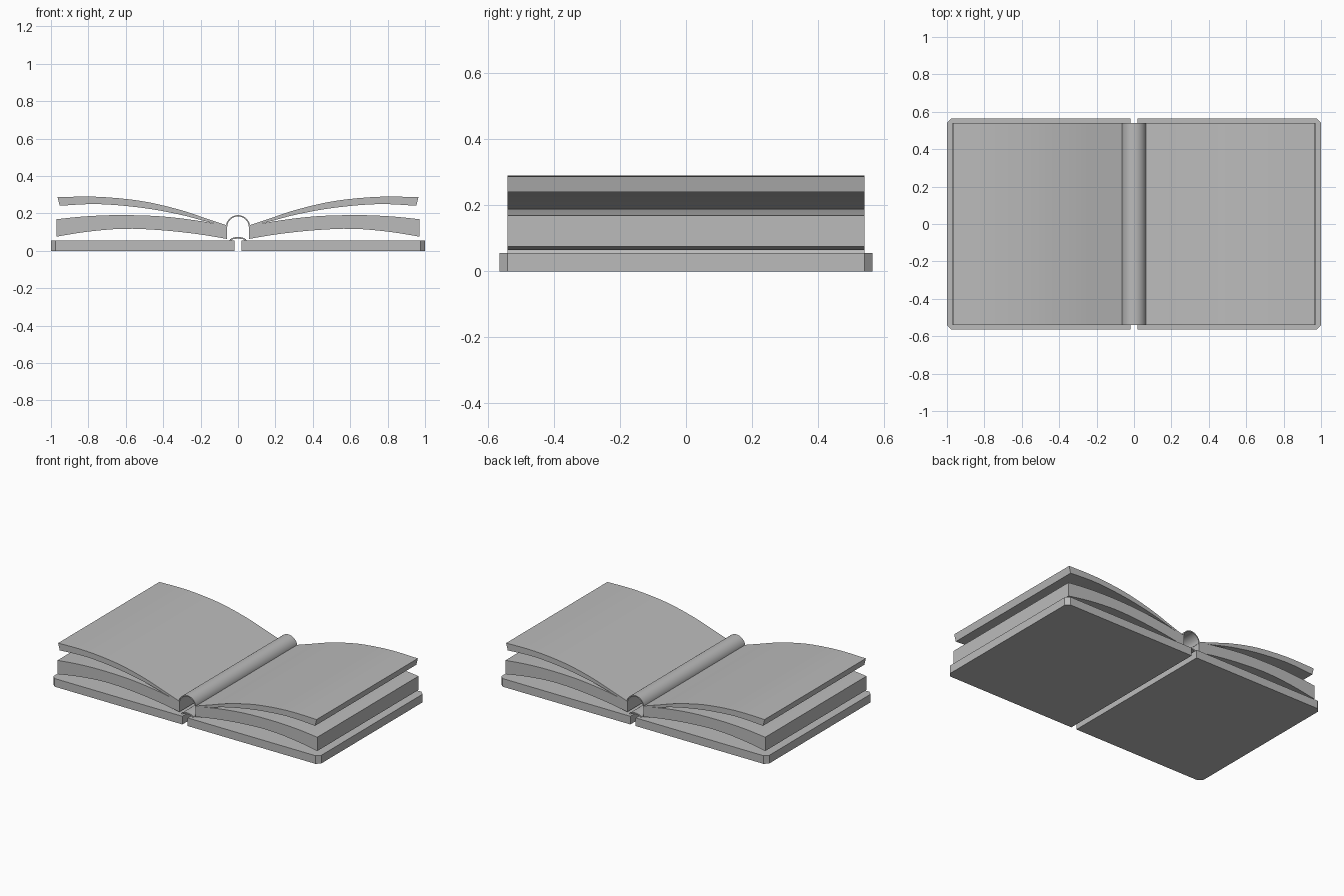
import bpy
import math

cube = bpy.data.objects.get("Cube")
if cube:
    bpy.data.objects.remove(cube, do_unlink=True)

GREY = (0.5, 0.5, 0.5, 1)
grey = bpy.data.materials.new("plain grey")
grey.use_nodes = True
grey.diffuse_color = GREY
grey.node_tree.nodes["Principled BSDF"].inputs["Base Color"].default_value = GREY

PAGE_DEPTH = 0.54   # half depth of pages and spine
COVER_DEPTH = 0.565


def prism(name, outline, offset, smooth=True):
    """Extrude a closed outline; offset is the extrusion vector."""
    n = len(outline)
    far = [tuple(a + b for a, b in zip(p, offset)) for p in outline]
    faces = [tuple(range(n)), tuple(reversed(range(n, 2 * n)))]
    faces += [(i, i + n, (i + 1) % n + n, (i + 1) % n) for i in range(n)]
    mesh = bpy.data.meshes.new(name)
    mesh.from_pydata(outline + far, [], faces)
    mesh.materials.append(grey)
    obj = bpy.data.objects.new(name, mesh)
    bpy.context.collection.objects.link(obj)
    # Consistent outward normals
    bpy.ops.object.select_all(action='DESELECT')
    obj.select_set(True)
    bpy.context.view_layer.objects.active = obj
    bpy.ops.object.mode_set(mode='EDIT')
    bpy.ops.mesh.select_all(action='SELECT')
    bpy.ops.mesh.normals_make_consistent(inside=False)
    bpy.ops.object.mode_set(mode='OBJECT')
    if smooth:
        bpy.ops.object.shade_smooth_by_angle(angle=math.radians(30))
    return obj


def curve(points, steps=4):
    """Smooth Catmull-Rom curve through a few points."""
    p = [points[0]] + points + [points[-1]]
    out = []
    for i in range(1, len(p) - 2):
        for k in range(steps):
            t = k / steps
            out.append(tuple(
                b + 0.5 * t * (c - a + t * (2*a - 5*b + 4*c - d + t * (3*(b - c) + d - a)))
                for a, b, c, d in zip(*p[i - 1:i + 3])))
    return out + [points[-1]]


def depth_prism(name, profile, side=1):
    outline = [(side * x, -PAGE_DEPTH, z) for x, z in profile]
    return prism(name, outline, (0, 2 * PAGE_DEPTH, 0))


def arch(name, half_width, base, rise, thickness, steps=16):
    angles = [math.pi * i / steps for i in range(steps + 1)]
    outer = [(half_width * math.cos(a), base + rise * math.sin(a)) for a in angles]
    inner = [((half_width - thickness) * math.cos(a),
              base + (rise - thickness) * math.sin(a)) for a in angles]
    depth_prism(name, outer + inner[::-1])


# Page profiles, inner edge to outer edge
block_top = curve([(0.06, 0.133), (0.22, 0.162), (0.42, 0.185), (0.64, 0.191), (0.82, 0.184), (0.97, 0.169)])
block_bottom = curve([(0.06, 0.064), (0.22, 0.09), (0.42, 0.111), (0.61, 0.118), (0.8, 0.103), (0.97, 0.076)])
leaf_top = curve([(0.065, 0.138), (0.17, 0.173), (0.32, 0.222), (0.52, 0.267), (0.75, 0.289), (0.965, 0.287)])
leaf_bottom = curve([(0.06, 0.13), (0.17, 0.157), (0.32, 0.196), (0.52, 0.231), (0.75, 0.25), (0.953, 0.241)])

for label, side in (("left", 1), ("right", -1)):
    # Cover board with clipped outer corners
    c, d = 0.025, COVER_DEPTH
    board = [(0.02, -d), (1 - c, -d), (1, c - d), (1, d - c), (1 - c, d), (0.02, d)]
    prism(label + "_cover", [(side * x, y, 0) for x, y in board], (0, 0, 0.055), False)
    # Page block and raised leaves
    depth_prism(label + "_page_block", block_top + block_bottom[::-1], side)
    depth_prism(label + "_raised_leaves", leaf_top + leaf_bottom[::-1], side)

# Rounded spine and the low hinge strip beneath it
arch("spine", 0.065, 0.126, 0.065, 0.007)
arch("hinge_strip", 0.045, 0.055, 0.019, 0.009)
